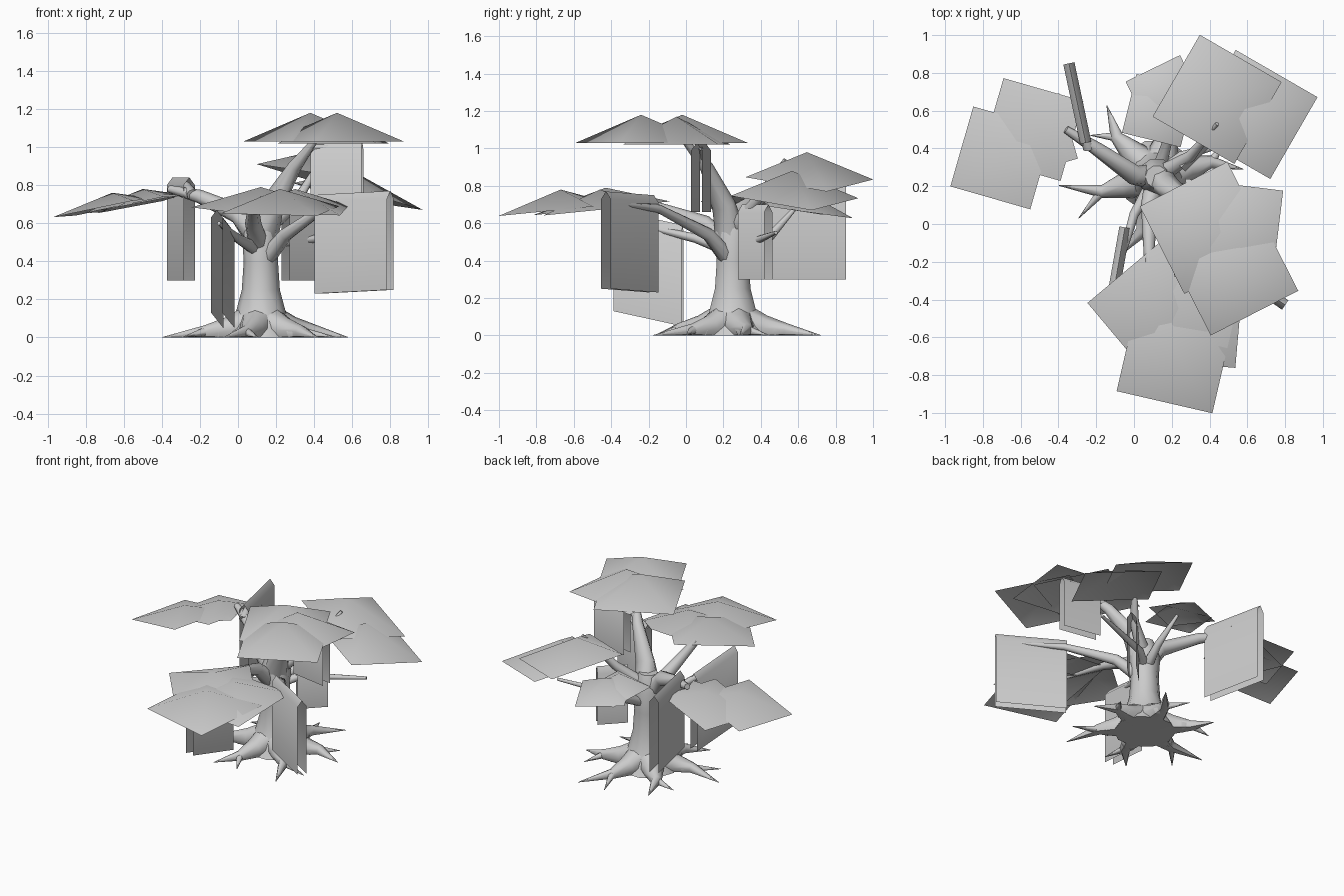
import bpy, bmesh, math
from mathutils import Vector

cube = bpy.data.objects.get("Cube")
if cube:
    bpy.data.objects.remove(cube, do_unlink=True)

SHADE = (0.6, 0.6, 0.6, 1)
grey = bpy.data.materials.new("plain_grey")
grey.use_nodes = True
grey.diffuse_color = SHADE
grey.node_tree.nodes["Principled BSDF"].inputs["Base Color"].default_value = SHADE

TRUNK = Vector((0.12, 0.25, 0))
UP = Vector((0, 0, 1))


def heading(degrees):
    angle = math.radians(degrees)
    return Vector((math.cos(angle), math.sin(angle), 0))


def finish(name, bm, crease):
    mesh = bpy.data.meshes.new(name)
    bm.to_mesh(mesh)
    bm.free()
    mesh.materials.append(grey)
    part = bpy.data.objects.new(name, mesh)
    bpy.context.scene.collection.objects.link(part)
    bpy.ops.object.select_all(action='DESELECT')
    part.select_set(True)
    bpy.context.view_layer.objects.active = part
    bpy.ops.object.shade_smooth_by_angle(angle=math.radians(crease))


def tube(name, points, radii, sides=8):
    """Closed limb swept through points, kept above the ground."""
    bm = bmesh.new()
    rings = []
    last = len(points) - 1
    for i, (point, radius) in enumerate(zip(points, radii)):
        along = (points[min(i + 1, last)] - points[max(i - 1, 0)]).normalized()
        u = along.cross(heading(90) if abs(along.z) > 0.9 else UP).normalized()
        v = u.cross(along)
        ring = []
        for k in range(sides):
            spoke = heading(360 * k / sides)
            spot = point + (u * spoke.x + v * spoke.y) * radius
            spot.z = max(spot.z, 0)
            ring.append(bm.verts.new(spot))
        rings.append(ring)
    for low, high in zip(rings, rings[1:]):
        for k in range(sides):
            n = (k + 1) % sides
            bm.faces.new((low[k], low[n], high[n], high[k]))
    bm.faces.new(rings[0])
    bm.faces.new(rings[-1])
    bmesh.ops.recalc_face_normals(bm, faces=bm.faces)
    finish(name, bm, 50)


def limb(name, points, thick, tip=0.01):
    """Limb with an even taper from thick to tip."""
    points = [Vector(p) for p in points]
    last = len(points) - 1
    tube(name, points, [thick + (tip - thick) * i / last for i in range(last + 1)])


def branch(name, height, points, thick, tip=0.01):
    """Limb that leaves the trunk at a height."""
    limb(name, [TRUNK + UP * height] + points, thick, tip)


def leaf_cluster(name, cards, size, peak_height, droop=0, toward=0):
    """Square sheets with a raised middle, sloping down toward a heading."""
    downhill = heading(toward)
    for number, (x, y, z, turn) in enumerate(cards, 1):
        centre = Vector((x, y, z))
        bm = bmesh.new()
        peak = bm.verts.new(centre + UP * peak_height - downhill * droop * 0.2)
        rim = []
        for k in range(4):
            offset = heading(turn + 45 + 90 * k) * size * math.sqrt(0.5)
            rim.append(bm.verts.new(centre + offset - UP * droop * offset.dot(downhill)))
        for k in range(4):
            bm.faces.new((peak, rim[k], rim[(k + 1) % 4]))
        finish(f"{name}_{number}", bm, 50)


def hanging_leaves(name, centre, turn, length, drop, lift=0):
    """Sheet folded over a twig; lift raises its far end."""
    bm = bmesh.new()
    along, across = heading(turn), heading(turn + 90)
    rows = []
    for end in (-1, 1):
        top = Vector(centre) + along * length * end / 2 + UP * lift * end
        row = [top + across * 0.03 * s - UP * fall
               for s, fall in ((-1, drop), (-1, 0.04), (0, 0), (1, 0.04), (1, drop))]
        rows.append([bm.verts.new(p) for p in row])
    near, far = rows
    for k in range(len(near) - 1):
        bm.faces.new((near[k], near[k + 1], far[k + 1], far[k]))
    bmesh.ops.recalc_face_normals(bm, faces=bm.faces)
    finish(name, bm, 65)


# Trunk with a flared foot
tube("trunk", [TRUNK + UP * h for h in (0, 0.1, 0.25, 0.4, 0.55, 0.66)],
     (0.2, 0.14, 0.1, 0.09, 0.1, 0.06), 10)

# Branches and twigs
branch("top_branch", 0.5, [Vector((0.18, 0.2, 0.7)), Vector((0.3, 0.11, 0.9)),
                           Vector((0.44, -0.04, 1.08))], 0.09)
limb("top_twig", [(0.3, 0.1, 0.9), (0.4, 0.08, 1), (0.6, 0.08, 1)], 0.02)
branch("right_branch", 0.5, [Vector((0, 0.26, 0.65)), Vector((-0.2, 0.4, 0.74)),
                             Vector((-0.36, 0.5, 0.78))], 0.07, 0.02)
limb("right_twig", [(-0.24, 0.4, 0.75), (-0.27, 0.5, 0.8), (-0.34, 0.8, 0.8)], 0.03)
branch("front_branch", 0.45, [Vector((0.08, 0.1, 0.6)), Vector((0.08, -0.2, 0.7)),
                              Vector((0.15, -0.5, 0.72))], 0.06)
branch("front_twig", 0.45, [Vector((0, 0.05, 0.52)), Vector((-0.1, -0.3, 0.6))], 0.04)
branch("left_branch", 0.38, [Vector((0.25, 0.12, 0.54)), Vector((0.45, -0.15, 0.68)),
                             Vector((0.7, -0.34, 0.7))], 0.05)
branch("back_twig", 0.45, [Vector((0.25, 0.36, 0.5)), Vector((0.67, 0.48, 0.55))], 0.04)
branch("low_back_branch", 0.45, [Vector((0.18, 0.45, 0.53)), Vector((0.14, 0.6, 0.7))], 0.04)
branch("back_branch", 0.55, [Vector((0.3, 0.36, 0.7)), Vector((0.44, 0.53, 0.94))], 0.05)

# Forked roots around the foot
for i in range(6):
    turn = 60 * i + 15
    reach = 0.46 + 0.06 * (i % 2)
    fork = TRUNK + heading(turn) * 0.3 + UP * 0.03
    limb(f"root_{i + 1}", [TRUNK + heading(turn) * 0.06 + UP * 0.07,
                           TRUNK + heading(turn) * 0.18 + UP * 0.04, fork,
                           TRUNK + heading(turn - 10) * reach], 0.1, 0.002)
    limb(f"root_fork_{i + 1}", [TRUNK + heading(turn) * 0.24 + UP * 0.03, fork,
                                TRUNK + heading(turn + 13) * reach * 0.9], 0.05, 0.002)

# Canopies: each sheet is centre x, y, rim height and turn
leaf_cluster("top_canopy", [(0.38, -0.02, 1.03, 27), (0.52, -0.24, 1.03, 27),
                            (0.5, -0.05, 1.02, -7)], 0.52, 0.15)
leaf_cluster("front_canopy", [(0.22, -0.69, 0.67, -13), (0.12, -0.45, 0.68, 40),
                              (0.3, -0.48, 0.67, -5)], 0.52, 0.11, 0.1, -90)
leaf_cluster("right_canopy", [(-0.7, 0.35, 0.68, -16), (-0.54, 0.5, 0.7, -16)],
             0.44, 0.08, 0.2, 170)
leaf_cluster("right_canopy_small", [(-0.52, 0.47, 0.7, 16)], 0.36, 0.06, 0.2, 170)
leaf_cluster("back_canopy", [(0.44, 0.66, 0.84, -30), (0.63, 0.58, 0.74, -30)],
             0.5, 0.14, 0.2, 20)
leaf_cluster("low_canopy", [(0.13, 0.6, 0.67, -14), (0.17, 0.68, 0.66, 26)],
             0.32, 0.1, 0.15, 80)

# Folded hanging sheets
hanging_leaves("right_hanging_leaves", (-0.3, 0.64, 0.84), 102, 0.43, 0.54)
hanging_leaves("front_hanging_leaves", (-0.08, -0.2, 0.63), 260, 0.37, 0.54, 0.04)
hanging_leaves("left_hanging_leaves", (0.61, -0.3, 0.76), -34, 0.46, 0.52, 0.01)
hanging_leaves("back_hanging_leaves", (0.32, 0.37, 0.7), 45, 0.2, 0.4)
hanging_leaves("top_hanging_leaves", (0.52, 0.08, 1.03), -10, 0.27, 0.37)
